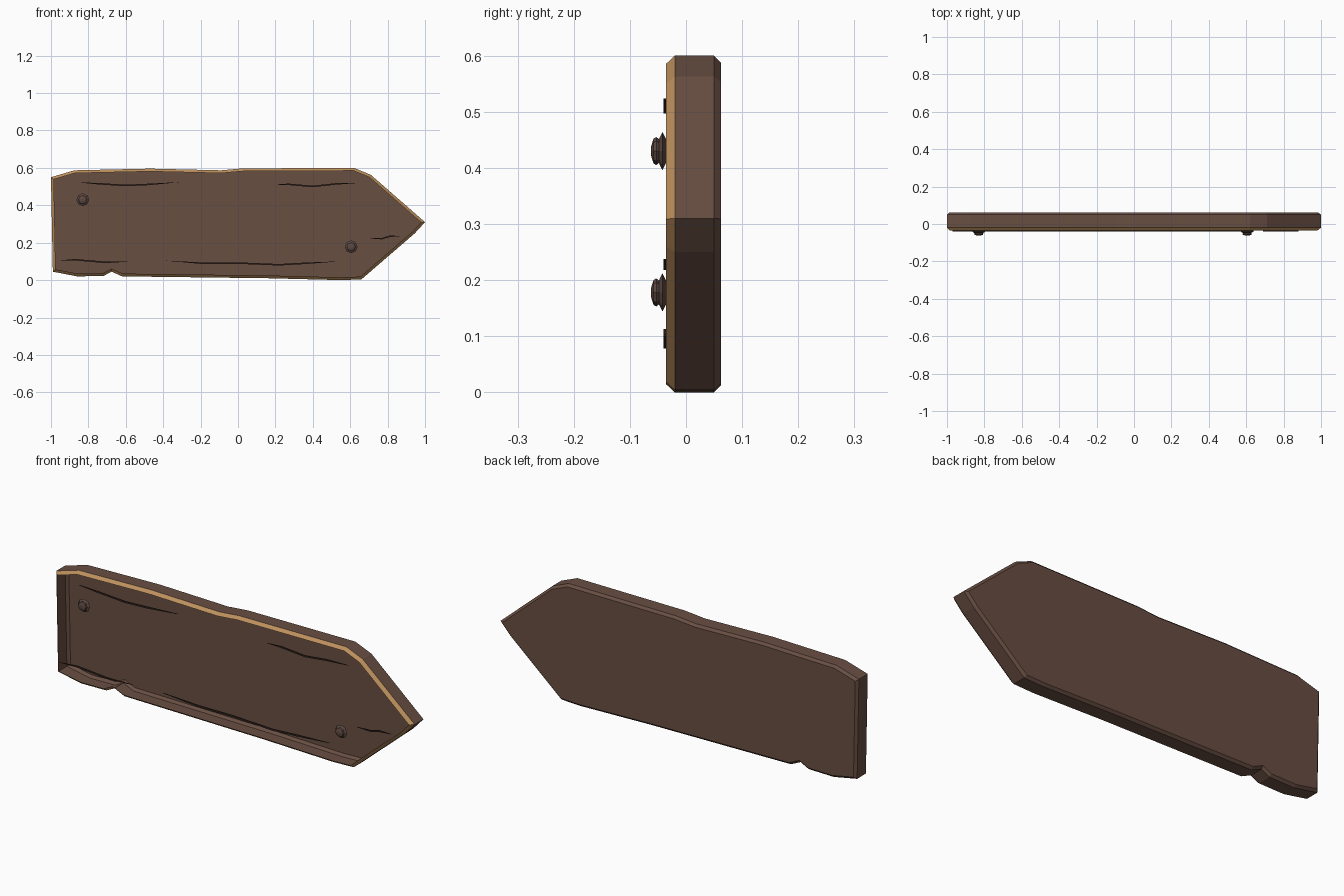
import bpy, bmesh, math
from mathutils import Vector

cube = bpy.data.objects.get("Cube")
if cube:
    bpy.data.objects.remove(cube, do_unlink=True)


def material(name, colour):
    m = bpy.data.materials.new(name)
    m.use_nodes = True
    m.diffuse_color = (*colour, 1)
    m.node_tree.nodes["Principled BSDF"].inputs["Base Color"].default_value = (*colour, 1)
    return m


wood = material("brown wood", (0.14, 0.077, 0.055))
edge = material("tan worn edge", (0.51, 0.28, 0.11))
dark = material("dark crack", (0.035, 0.02, 0.015))
iron = material("brown iron", (0.11, 0.066, 0.054))


def add_object(name, bm, *mats):
    mesh = bpy.data.meshes.new(name)
    bm.to_mesh(mesh)
    bm.free()
    for m in mats:
        mesh.materials.append(m)
    ob = bpy.data.objects.new(name, mesh)
    bpy.context.collection.objects.link(ob)
    return ob


def prism(outline, y0, y1):
    """Extrude an x-z outline from y0 (front) to y1 (back)."""
    bm = bmesh.new()
    front = bm.faces.new([bm.verts.new((x, y0, z)) for x, z in outline])
    new = bmesh.ops.extrude_face_region(bm, geom=[front], use_keep_orig=True)["geom"]
    for v in new:
        if isinstance(v, bmesh.types.BMVert):
            v.co.y = y1
    bmesh.ops.recalc_face_normals(bm, faces=bm.faces)
    return bm


# Arrow-shaped plank: a shell with chamfered rims and an open front
outline = [(-1, .55), (-.875, .587), (-.47, .596), (-.09, .587), (.02, .597),
           (.62, .6), (.71, .563), (1, .31), (.945, .25), (.66, .004),
           (.55, 0), (.16, .01), (-.62, .02), (-.675, .045), (-.72, .022),
           (-.86, .02), (-.99, .045)]
bm = prism(outline, -.02, .05)
bm.faces.ensure_lookup_table()
caps = sorted((f for f in bm.faces if len(f.verts) > 4),
              key=lambda f: f.calc_center_median().y)
for cap, inset, y in zip(caps, (.015, .012), (-.036, .062)):
    rim = bmesh.ops.inset_region(bm, faces=[cap], thickness=inset,
                                 use_even_offset=True)["faces"]
    for v in cap.verts:
        v.co.y = y
    if y < 0:
        for f in rim:
            f.material_index = 1
bmesh.ops.delete(bm, geom=[caps[0]], context='FACES_ONLY')
add_object("plank", bm, wood, edge)

# Wood cracks: thin tapering strips at the front
cracks = {
    "crack_upper_right": [(-.86, .523), (-.74, .515), (-.6, .506), (-.47, .512), (-.31, .524)],
    "crack_upper_left": [(.19, .511), (.27, .512), (.4, .501), (.52, .514), (.64, .519)],
    "crack_tip": [(.69, .222), (.77, .222), (.81, .234), (.88, .236)],
    "crack_lower_right": [(-.97, .104), (-.87, .109), (-.71, .095), (-.56, .1)],
    "crack_lower_left": [(-.39, .104), (-.2, .091), (0, .091), (.22, .082), (.36, .09), (.54, .1)],
}
for name, path in cracks.items():
    inner = path[1:-1]
    upper = [(x, z + .004) for x, z in inner]
    lower = [(x, z - .004) for x, z in reversed(inner)]
    add_object(name, prism([path[0], *upper, path[-1], *lower], -.04, -.035), dark)

# Nails: flared washer and domed head, spun from one profile
profile = [(0, -.062), (.009, -.062), (.022, -.058), (.025, -.053),
           (.021, -.048), (.024, -.047), (.034, -.042), (.022, -.036), (0, -.036)]
for name, x, z in (("nail_right", -.83, .43), ("nail_left", .605, .178)):
    bm = bmesh.new()
    pts = [bm.verts.new((x + r, y, z)) for r, y in profile]
    lines = [bm.edges.new(pair) for pair in zip(pts, pts[1:])]
    bmesh.ops.spin(bm, geom=pts + lines, cent=Vector((x, 0, z)), axis=(0, 1, 0),
                   angle=math.tau, steps=8, use_merge=True)
    bmesh.ops.remove_doubles(bm, verts=bm.verts, dist=.0005)
    bmesh.ops.recalc_face_normals(bm, faces=bm.faces)
    add_object(name, bm, iron)
